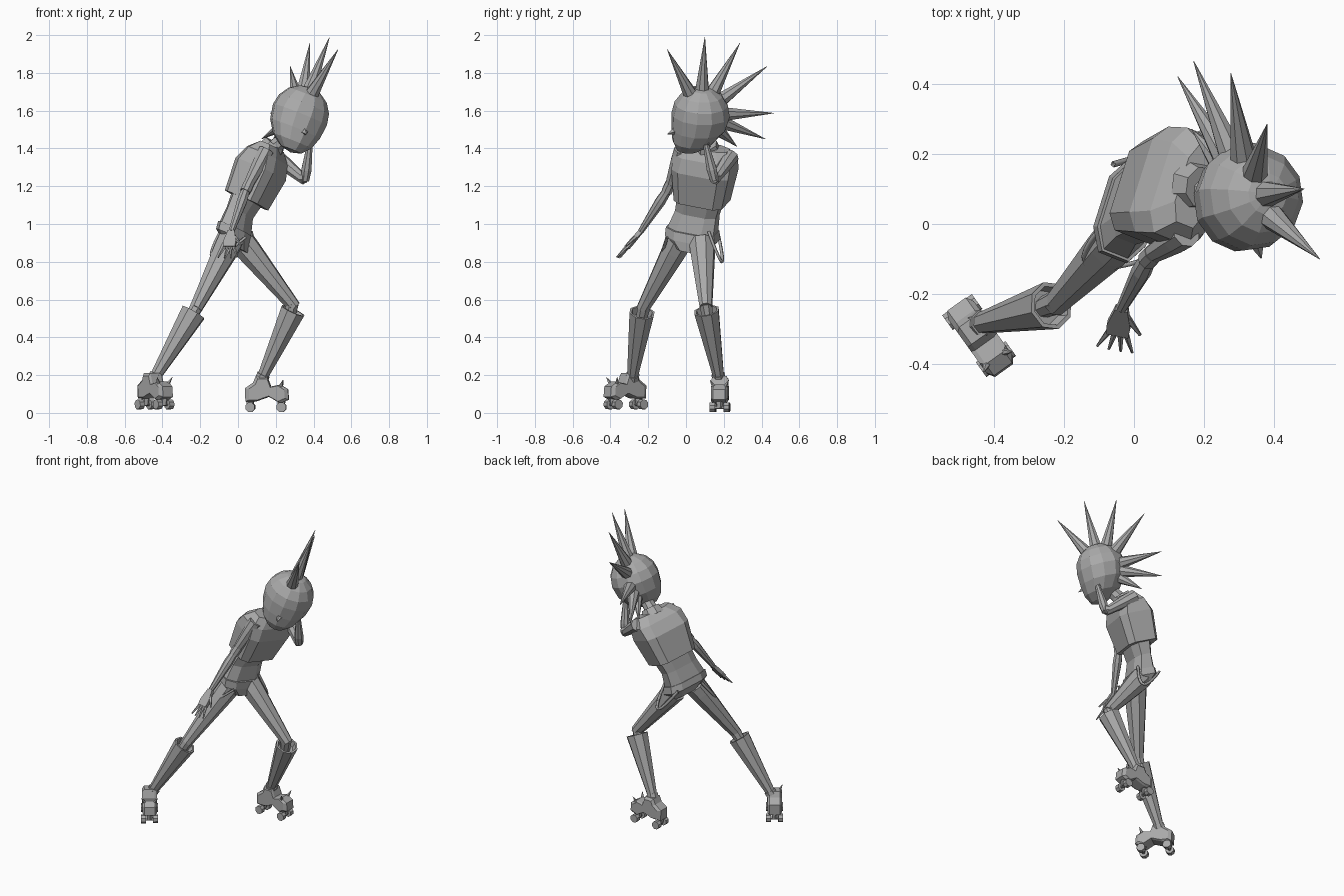
import bpy, bmesh, math
from mathutils import Vector as V, Matrix

cube = bpy.data.objects.get("Cube")
if cube:
    bpy.data.objects.remove(cube)

grey = bpy.data.materials.new("plain grey")
grey.use_nodes = True
shade = (0.4, 0.4, 0.4, 1)
grey.diffuse_color = shade
bsdf = next(n for n in grey.node_tree.nodes if n.type == 'BSDF_PRINCIPLED')
bsdf.inputs["Base Color"].default_value = shade


def finish(name, bm, matrix=None):
    if matrix:
        bm.transform(matrix)
    bmesh.ops.recalc_face_normals(bm, faces=bm.faces[:])
    mesh = bpy.data.meshes.new(name)
    bm.to_mesh(mesh)
    bm.free()
    mesh.materials.append(grey)
    obj = bpy.data.objects.new(name, mesh)
    bpy.context.collection.objects.link(obj)
    return obj


def skin(name, rings):
    """Join equal-sized rings of points and cap both ends."""
    bm = bmesh.new()
    rows = [[bm.verts.new(p) for p in ring] for ring in rings]
    n = len(rows[0])
    for a, b in zip(rows, rows[1:]):
        for i in range(n):
            j = (i + 1) % n
            bm.faces.new((a[i], a[j], b[j], b[i]))
    bm.faces.new(rows[0])
    bm.faces.new(rows[-1])
    return finish(name, bm)


def limb(name, stops, sides=8):
    """Round sections (point, radius) square to the line from first to last."""
    stops = [(V(p), r) for p, r in stops]
    axis = (stops[1][0] - stops[0][0]).normalized()
    u = axis.orthogonal().normalized()
    w = axis.cross(u)
    turns = [math.tau * (i + .5) / sides for i in range(sides)]
    return skin(name, [[p + (u * math.cos(t) + w * math.sin(t)) * r for t in turns]
                       for p, r in stops])


def frame(right, forward, up, origin):
    m = Matrix((right, forward, up)).transposed().to_4x4()
    m.translation = origin
    return m


# Torso, leaning and turned towards the left
lean = V((.40, .05, .91)).normalized()
ahead = V((.95, -.30, 0))
ahead = (ahead - lean * ahead.dot(lean)).normalized()
side = lean.cross(ahead)


def section(c, deep, wide, cut=.45):
    k = 1 - cut
    shape = [(1, k), (k, 1), (-k, 1), (-1, k), (-1, -k), (-k, -1), (k, -1), (1, -k)]
    return [V(c) + ahead * deep * a + side * wide * b for a, b in shape]


skin("jacket", [section((.045, .085, 1.125), .10, .135, .3),
                section((.12, .10, 1.29), .115, .16, .3),
                section((.155, .105, 1.36), .09, .16, .35),
                section((.18, .11, 1.41), .05, .12)])
skin("waist", [section((.05, .08, 1.14), .07, .12),
               section((.01, .06, 1.06), .058, .115),
               section((-.015, .035, .97), .072, .13)])
skin("shorts", [section((-.013, .035, .975), .08, .135),
                section((-.02, .035, .93), .085, .14),
                section((-.005, .035, .87), .06, .09)])
limb("neck", [((.15, .11, 1.37), .045), ((.29, .06, 1.49), .038)])
limb("collar", [((.165, .11, 1.385), .075), ((.195, .105, 1.425), .06)])

# Head with a narrow chin
head_at = V((.328, .078, 1.58))
right = V((-.85, -.38, .36)).normalized()
up = V((.37, .05, .92))
up = (up - right * up.dot(right)).normalized()
face = up.cross(right)
head_frame = frame(right, face, up, head_at)
bm = bmesh.new()
bmesh.ops.create_uvsphere(bm, u_segments=12, v_segments=8, radius=.155)
for v in bm.verts:
    if v.co.z < 0:
        t = -v.co.z / .155
        v.co.z *= 1.35
        v.co.y += .075 * t * t
finish("head", bm, head_frame)

nose_root = head_at + face * .135 - up * .08
limb("nose", [(nose_root, .024), (nose_root + face * .05 - up * .012, .002)], 4)

# Crest of spikes
tips = [(.53, -.10, 1.925), (.485, .10, 1.99), (.38, .285, 1.957), (.276, .43, 1.835),
        (.17, .465, 1.587), (.125, .42, 1.45), (.165, .27, 1.41)]
for i, tip in enumerate(tips):
    way = (V(tip) - head_at).normalized()
    limb(f"crest_spike_{i + 1}", [(head_at + way * .125, .04), (tip, .001)])


# Arms with hands
def hand(name, wrist, way, across, spread, size):
    way, across = V(way).normalized(), V(across).normalized()
    wrist = V(wrist)
    thin = way.cross(across).normalized() * .011
    rows = []
    for d, w in ((0, .018), (.4, .034), (.62, .032)):
        c = wrist + way * d * size
        rows.append([c + across * w + thin, c - across * w + thin,
                     c - across * w - thin, c + across * w - thin])
    skin(name + "_palm", rows)
    for i in range(4):
        s = (i - 1.5) / 1.5
        start = wrist + way * size * .58 + across * s * .024
        end = start + (way + across * s * spread).normalized() * size * .45
        limb(f"{name}_finger_{i + 1}", [(start, .010), (end, .004)], 5)
    start = wrist + way * size * .2 + across * .02
    limb(name + "_thumb", [(start, .011), (start + (way + across * .7) * size * .35, .005)], 5)


def arm(name, shoulder, elbow, wrist):
    s, e, w = V(shoulder), V(elbow), V(wrist)
    limb(name + "_sleeve", [(s, .042), (s.lerp(e, .3), .040), (e, .026)])
    limb(name + "_elbow", [(e.lerp(s, .12), .030), (e.lerp(w, .08), .030)])
    limb(name + "_forearm", [(e, .023), (e.lerp(w, .3), .029), (w, .016)])


arm("right_arm", (.15, -.025, 1.39), (.045, -.09, 1.19), (-.035, -.24, .96))
hand("right_hand", (-.035, -.24, .96), (-.02, -.12, -.14), (1, -.2, 0), .35, .18)
arm("left_arm", (.195, .24, 1.36), (.355, .15, 1.23), (.38, .105, 1.42))
hand("left_hand", (.38, .105, 1.42), (-.05, -.05, .1), (.4, -.9, 0), .1, .11)


# Legs with flared open boots
def leg(name, hip, knee, ankle):
    h, k, a = V(hip), V(knee), V(ankle)
    limb(name + "_thigh", [(h, .072), (h.lerp(k, .15), .068), (k, .035)])
    limb(name + "_knee", [(k.lerp(h, .05), .037), (k.lerp(a, .16), .030)])
    top = k.lerp(a, .05)
    limb(name + "_boot", [(a, .029), (top, .070), (top.lerp(k, .01), .058),
                          (k.lerp(a, .14), .050)])
    limb(name + "_ankle_cuff", [(a - (k - a) * .03, .036), (a.lerp(k, .06), .038)])


leg("right", (-.04, -.035, .91), (-.225, -.23, .55), (-.445, -.285, .18))
leg("left", (.025, .085, .90), (.30, .105, .56), (.125, .175, .18))


# Roller skates
def skate(name, at, heading, pitch=0):
    f = V(heading).normalized()
    m = frame(f, V((-f.y, f.x, 0)), V((0, 0, 1)), V((at[0], at[1], at[2])))
    m = m @ Matrix.Rotation(pitch, 4, 'Y')
    profile = [(-.085, .06), (-.088, .13), (-.045, .16), (-.03, .195), (.03, .195),
               (.05, .14), (.10, .15), (.14, .125), (.145, .07), (.10, .05),
               (.04, .085), (-.03, .06)]
    mid = V((.03, .11))
    rows = []
    for y, k in ((-.045, .82), (-.032, 1), (.032, 1), (.045, .82)):
        rows.append([m @ V((mid.x + (x - mid.x) * k, y, mid.y + (z - mid.y) * k))
                     for x, z in profile])
    skin(name + "_shoe", rows)
    for x in (-.06, .105):
        limb(name + "_axle", [(m @ V((x, -.04, .03)), .010), (m @ V((x, .04, .03)), .010)], 6)
        limb(name + "_truck", [(m @ V((x, 0, .025)), .016), (m @ V((x, 0, .075)), .025)], 6)
        for y in (-.037, .037):
            limb(name + "_wheel", [(m @ V((x, y - .015, .03)), .027),
                                   (m @ V((x, y + .015, .03)), .027)])
    for s in (-1, 1):
        limb(name + "_thorn", [(m @ V((.10, s * .028, .135)), .013),
                               (m @ V((.115, s * .05, .175)), .001)], 5)


skate("right_skate", (-.455, -.30, .015), (.58, -.81, 0))
skate("left_skate", (.125, .18, 0), (1, -.03, 0))


# Braces hanging in loops from the waistband
def loop(name, start, low, end):
    a, b, c = V(start), V(low), V(end)
    ctrl = b * 2 - (a + c) / 2
    pts = [a * (1 - t) ** 2 + ctrl * 2 * t * (1 - t) + c * t * t
           for t in [i / 10 for i in range(11)]]
    curve = bpy.data.curves.new(name, 'CURVE')
    curve.dimensions = '3D'
    curve.bevel_depth = .009
    curve.bevel_resolution = 0
    spline = curve.splines.new('POLY')
    spline.points.add(len(pts) - 1)
    for p, q in zip(spline.points, pts):
        p.co = (*q, 1)
    curve.materials.append(grey)
    bpy.context.collection.objects.link(bpy.data.objects.new(name, curve))


loop("right_brace", (-.10, -.02, .95), (-.13, -.12, .82), (.04, -.10, .93))
loop("left_brace", (-.06, .17, .95), (.08, .19, .80), (.07, .12, .96))
